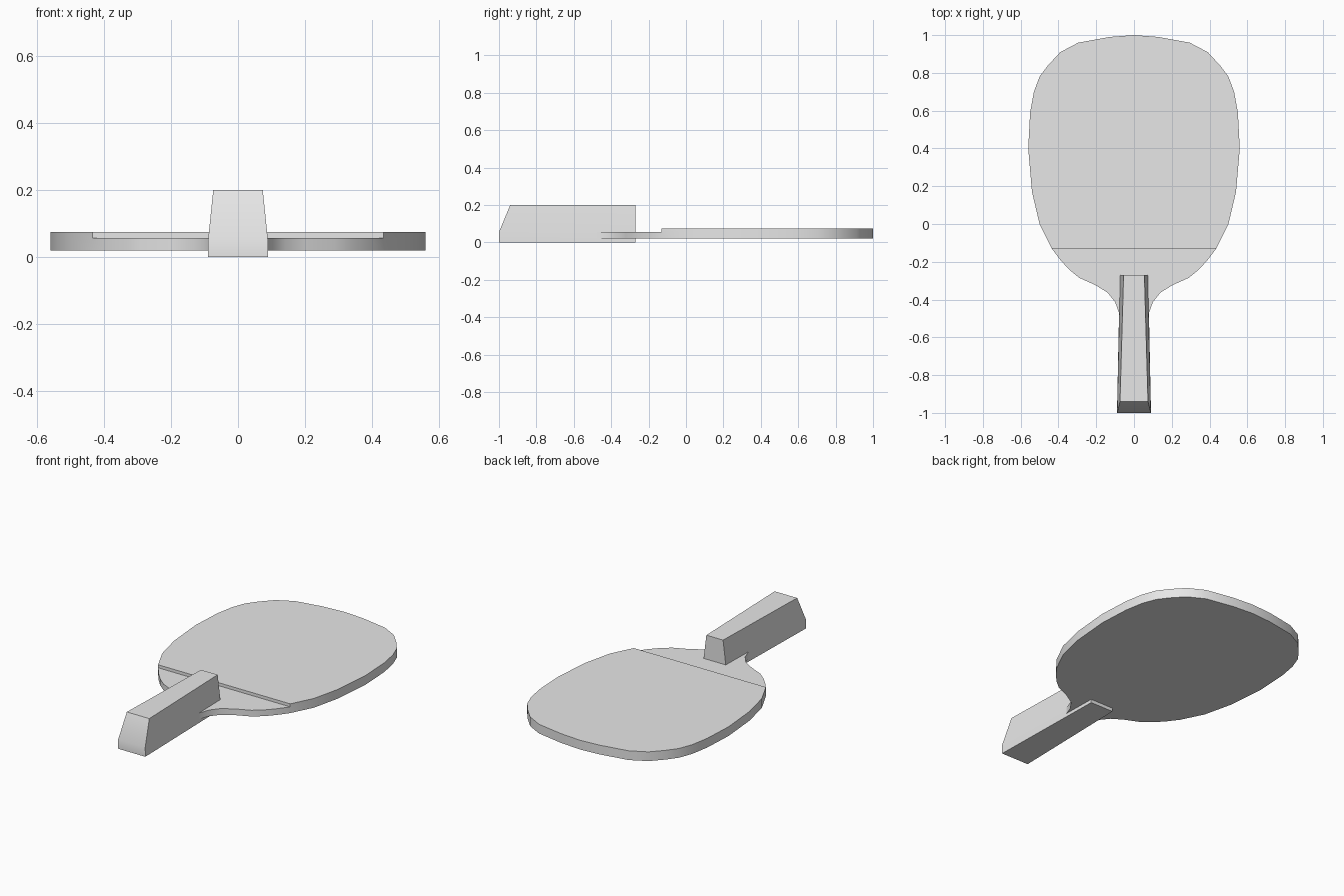
import bpy, bmesh, math

cube = bpy.data.objects.get("Cube")
if cube:
    bpy.data.objects.remove(cube, do_unlink=True)

grey = bpy.data.materials.new("light grey")
grey.use_nodes = True
COLOUR = (0.8, 0.8, 0.8, 1)
grey.diffuse_color = COLOUR
grey.node_tree.nodes["Principled BSDF"].inputs["Base Color"].default_value = COLOUR


def finish(bm, name, angle):
    """Turn a bmesh into a shaded, coloured object."""
    bmesh.ops.recalc_face_normals(bm, faces=bm.faces)
    mesh = bpy.data.meshes.new(name)
    bm.to_mesh(mesh)
    bm.free()
    mesh.materials.append(grey)
    obj = bpy.data.objects.new(name, mesh)
    bpy.context.collection.objects.link(obj)
    bpy.ops.object.select_all(action='DESELECT')
    obj.select_set(True)
    bpy.context.view_layer.objects.active = obj
    bpy.ops.object.shade_smooth_by_angle(angle=math.radians(angle))
    return obj


def raise_face(bm, face, z):
    """Extrude a face and move its new cap to height z, leaving no inner face."""
    new = bmesh.ops.extrude_face_region(bm, geom=[face])
    for v in new["geom"]:
        if isinstance(v, bmesh.types.BMVert):
            v.co.z = z
    bmesh.ops.delete(bm, geom=[face], context='FACES_ONLY')
    return next(f for f in new["geom"] if isinstance(f, bmesh.types.BMFace))


# Blade: half outline from the tip to the neck, mirrored
LINE_Y = -0.13
half = [(0.13, 0.99), (0.295, 0.96), (0.39, 0.91), (0.455, 0.84), (0.5, 0.78),
        (0.53, 0.7), (0.55, 0.59), (0.56, 0.4), (0.54, 0.17), (0.5, 0),
        (0.435, LINE_Y), (0.39, -0.19), (0.345, -0.24), (0.29, -0.285),
        (0.205, -0.323), (0.14, -0.363), (0.1, -0.413), (0.076, -0.48), (0.07, -0.56)]
outline = [(0, 1)] + half + [(-x, y) for x, y in reversed(half)]
bm = bmesh.new()
base = bm.faces.new([bm.verts.new((x, y, 0.02)) for x, y in outline])
top = bm.faces.new([bm.verts.new((x, y, 0.057)) for x, y in outline])
for low, high in zip(base.edges[:], top.edges[:]):
    bm.faces.new((*low.verts, *(sorted(high.verts, key=lambda v:
                 (v.co.xy - low.verts[1].co.xy).length))))
# Thicker hitting pad, ending in a straight step near the handle
ends = [v for v in top.verts if abs(v.co.y - LINE_Y) < 0.001]
bmesh.utils.face_split(top, ends[0], ends[1])
bm.faces.ensure_lookup_table()
pad = max((f for f in bm.faces if min(v.co.z for v in f.verts) > 0.05),
          key=lambda f: f.calc_center_median().y)
raise_face(bm, pad, 0.075)
finish(bm, "blade", 35)

# Handle: tapered block, rings of (z, butt y, butt half width, inner half width)
rings = [(0, -1, 0.09, 0.075), (0.055, -1, 0.089, 0.073), (0.2, -0.94, 0.074, 0.055)]
bm = bmesh.new()
loops = [[bm.verts.new(p) for p in ((-b, y, z), (b, y, z), (i, -0.27, z), (-i, -0.27, z))]
         for z, y, b, i in rings]
bm.faces.new(loops[0])
bm.faces.new(loops[-1])
for lower, upper in zip(loops, loops[1:]):
    for k in range(4):
        n = (k + 1) % 4
        bm.faces.new((lower[k], lower[n], upper[n], upper[k]))
finish(bm, "handle", 30)
